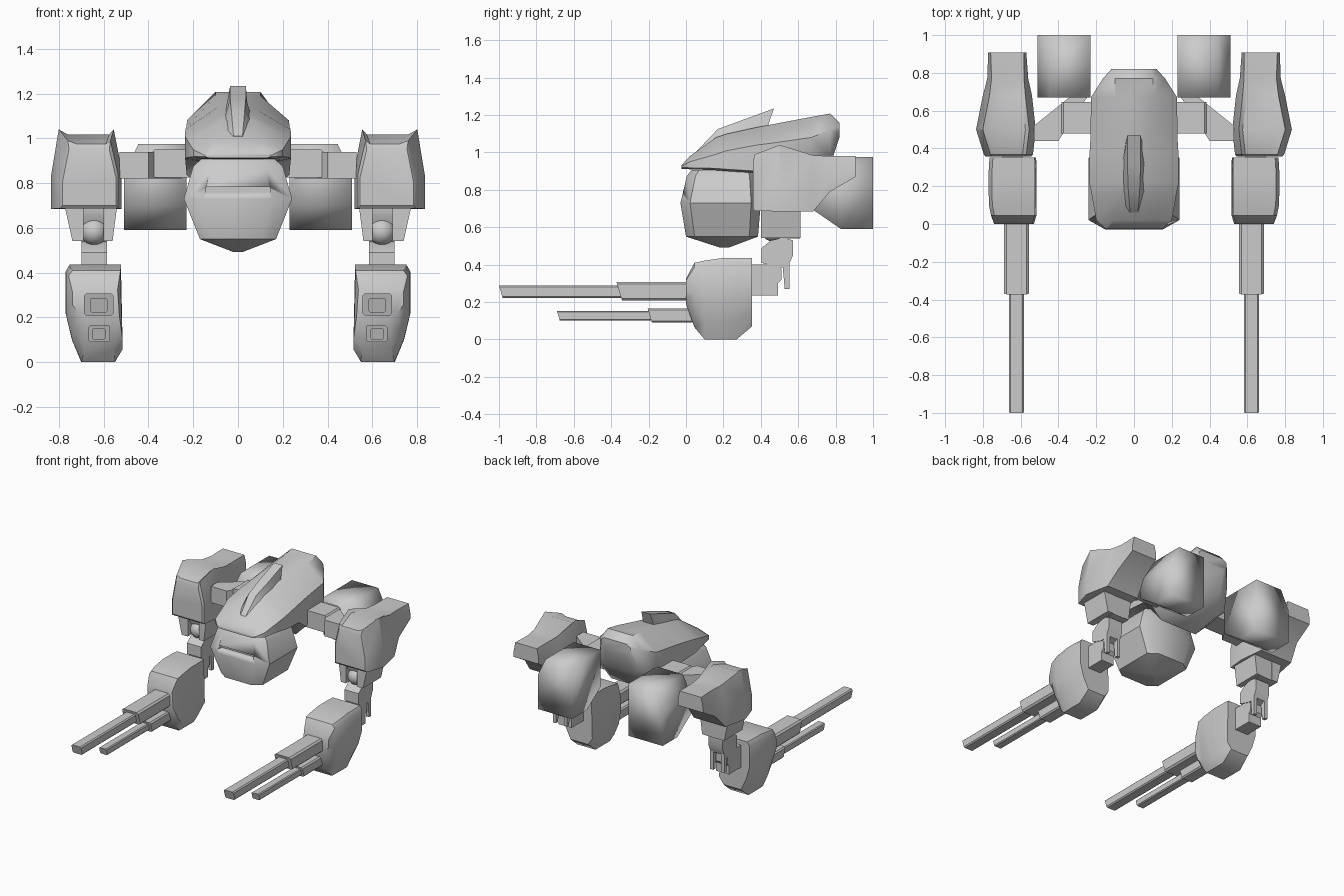
import bpy, bmesh
from math import radians

if "Cube" in bpy.data.objects:
    bpy.data.objects.remove(bpy.data.objects["Cube"])


def finish(name, bm, mirror=False, angle=38):
    bmesh.ops.recalc_face_normals(bm, faces=bm.faces)
    mesh = bpy.data.meshes.new(name)
    bm.to_mesh(mesh)
    bm.free()
    ob = bpy.data.objects.new(name, mesh)
    bpy.context.collection.objects.link(ob)
    bpy.ops.object.select_all(action='DESELECT')
    ob.select_set(True)
    bpy.context.view_layer.objects.active = ob
    bpy.ops.object.shade_smooth_by_angle(angle=radians(angle))
    if mirror:
        ob.modifiers.new("Mirror", 'MIRROR').use_mirror_merge = False
    return ob


def loft(name, rings, mirror=False, angle=38):
    """Skin a row of equal-length closed rings and cap both ends."""
    bm = bmesh.new()
    loops = [[bm.verts.new(p) for p in r] for r in rings]
    n = len(loops[0])
    for a, b in zip(loops, loops[1:]):
        for i in range(n):
            j = (i + 1) % n
            bm.faces.new((a[i], a[j], b[j], b[i]))
    bm.faces.new(loops[0])
    bm.faces.new(loops[-1])
    return finish(name, bm, mirror, angle)


def side_prism(name, profile, x0, x1, mirror=True):
    """Extrude a (y, z) profile across x."""
    return loft(name, [[(x, y, z) for y, z in profile] for x in (x0, x1)], mirror)


def octo(y, x0, x1, z0, z1, c, slant=0.0):
    """Chamfered rectangle across y; slant pushes the lower edge back."""
    pts = [(x0 + c, z0), (x1 - c, z0), (x1, z0 + c), (x1, z1 - c),
           (x1 - c, z1), (x0 + c, z1), (x0, z1 - c), (x0, z0 + c)]
    return [(x, y + slant * (z1 - z), z) for x, z in pts]


def sym(y, half):
    """Close a right-hand half section (top to bottom) about x = 0."""
    return [(x, y, z) for x, z in half] + [(-x, y, z) for x, z in reversed(half)]


# Upper hull: y, top z, top half width, shoulder z, half width, lower z, bottom z, bottom half width
hull = [
    (-0.025, .93, .13, .925, .15, .92, .913, .13),
    (0.02, .98, .11, .95, .20, .918, .91, .17),
    (0.16, 1.08, .07, .99, .225, .915, .905, .19),
    (0.22, 1.10, .07, 1.01, .237, .91, .90, .19),
    (0.38, 1.135, .07, 1.04, .235, .90, .89, .18),
    (0.46, 1.15, .075, 1.05, .23, .84, .76, .15),
    (0.67, 1.19, .10, 1.08, .228, .87, .79, .14),
    (0.77, 1.208, .10, 1.12, .165, .98, .93, .11),
    (0.82, 1.16, .09, 1.14, .12, 1.10, 1.08, .09),
]
loft("upper_hull", [sym(y, [(a, zt), (w, zm), (w, zb), (c, zo)])
                    for y, zt, a, zm, w, zb, zo, c in hull], angle=45)

# Swept fin on the hull
loft("hull_fin", [
    sym(0.06, [(.02, 1.01), (.05, .99)]),
    sym(0.17, [(.03, 1.125), (.07, 1.05)]),
    sym(0.32, [(.035, 1.18), (.06, 1.10)]),
    [(.035, .47, 1.235), (.045, .43, 1.12), (-.045, .43, 1.12), (-.035, .47, 1.235)],
])

# Cockpit: z, half width, front y, back y
head = [(.907, .165, .03, .37), (.875, .20, .005, .385), (.73, .242, -.03, .40),
        (.55, .17, .0, .385), (.492, .02, .18, .23)]
rings = []
for z, w, f, b in head:
    d = (b - f) * .12
    rings.append([(-w * .62, f, z), (w * .62, f, z), (w, f + d, z), (w, b - d, z),
                  (w * .62, b, z), (-w * .62, b, z), (-w, b - d, z), (-w, f + d, z)])
cockpit = loft("cockpit", rings, angle=35)

# Vision slit
slit = side_prism("slit_cutter", [(-.1, .755), (.012, .758), (.012, .782), (-.1, .787)],
                  -.142, .142, False)
slit.hide_render = True
cut = cockpit.modifiers.new("Slit", 'BOOLEAN')
cut.object = slit
cut.solver = 'EXACT'
bpy.context.view_layer.objects.active = cockpit
bpy.ops.object.modifier_apply(modifier="Slit")
bpy.data.objects.remove(slit)

# Rear thruster housings
prof = lambda z0: [(.23, z0), (.51, z0), (.51, .84), (.445, .975), (.23, .975)]
loft("thruster_housing", [[(x, y, z) for x, z in prof(z0)]
                          for y, z0 in ((.67, .70), (.83, .59), (1.0, .59))], True, 100)

# Shoulder axle and angled strut
loft("shoulder_axle", [octo(y, .18, .385, .825, .95, .012) for y in (.48, .645)], True)
strut = [(.24, .68), (.33, .68), (.53, .52), (.53, .44), (.40, .44), (.30, .60)]
loft("shoulder_strut", [[(x, y, z) for x, y in strut] for z in (.82, .94)], True)

# Shoulder pods: y, inner x, outer x, bottom z, top z, ridge height
pods = [(.357, .545, .785, .70, .95, .0), (.368, .535, .795, .687, .99, .015),
        (.50, .52, .836, .685, 1.04, .022), (.68, .54, .80, .685, .985, .01),
        (.77, .56, .777, .79, .98, .0), (.907, .57, .772, .87, .98, .0)]
rings = []
for y, x0, x1, z0, z1, r in pods:
    h, t = z1 - z0, min(.035, (z1 - z0) * .12)
    pts = [(x0, z0), (x1, z0), (x1, z0 + h * .4), (x1 - t, z1), (x1 - t - .04, z1 - r),
           (x0 + t + .02, z1 - r), (x0 + t, z1), (x0, z0 + h * .5)]
    rings.append([(x, y, z) for x, z in pts])
loft("shoulder_pod", rings, True, 32)

# Elbow yoke, ball and lower link
for name, top, bottom in (("yoke_inner", (.54, .60), (.56, .60)),
                          ("yoke_outer", (.69, .775), (.69, .74))):
    loft(name, [[(x0, .40, z), (x1, .40, z), (x1, .612, z), (x0, .612, z)]
                for z, (x0, x1) in ((.70, top), (.542, bottom))], True)
side_prism("yoke_back", [(.50, .54), (.61, .54), (.61, .70), (.42, .70), (.42, .65)], .59, .70)
bm = bmesh.new()
bmesh.ops.create_uvsphere(bm, u_segments=16, v_segments=10, radius=.06)
bmesh.ops.translate(bm, verts=bm.verts, vec=(.643, .465, .583))
finish("elbow_ball", bm, True)
side_prism("elbow_link", [(.405, .41), (.405, .49), (.455, .53), (.52, .545), (.572, .53),
                          (.572, .45), (.55, .40), (.50, .38)], .585, .70)
for x in (.585, .675):
    side_prism("elbow_fork", [(.515, .41), (.553, .41), (.553, .27), (.528, .27)], x, x + .025)
side_prism("forearm_stub", [(.33, .235), (.492, .235), (.492, .30), (.51, .32),
                            (.51, .38), (.47, .40), (.33, .40)], .59, .695)

# Forearm gun housing: y, inner x, outer x, bottom z, top z
arms = [(.0, .53, .74, .19, .325), (.045, .517, .757, .065, .41), (.10, .515, .768, .0, .422),
        (.20, .515, .77, .0, .436), (.27, .515, .77, .0, .436), (.353, .518, .765, .07, .436)]
rings = []
for y, x0, x1, z0, z1 in arms:
    h = z1 - z0
    pts = [(x0, z0 + h * .14), (x0 + .035, z0), (x1 - .07, z0), (x1 - .028, z0 + h * .23),
           (x1, z0 + h * .5), (x1, z0 + h * .93), (x1 - .018, z1), (x0 + .008, z1)]
    rings.append([(x, y, z) for x, z in pts])
loft("forearm_housing", rings, True, 42)

# Twin gun barrels with raked ends: front y, back y, x range, z range
for name, y0, y1, x0, x1, z0, z1 in (
        ("upper_barrel_sleeve", -.372, .06, .556, .688, .208, .308),
        ("upper_barrel", -1.0, -.30, .583, .662, .222, .288),
        ("lower_barrel_sleeve", -.205, .08, .571, .668, .09, .166),
        ("lower_barrel", -.69, -.15, .592, .652, .102, .152)):
    c = (z1 - z0) * .12
    loft(name, [octo(y0, x0, x1, z0, z1, c, .3), octo(y1, x0, x1, z0, z1, c)], True)
